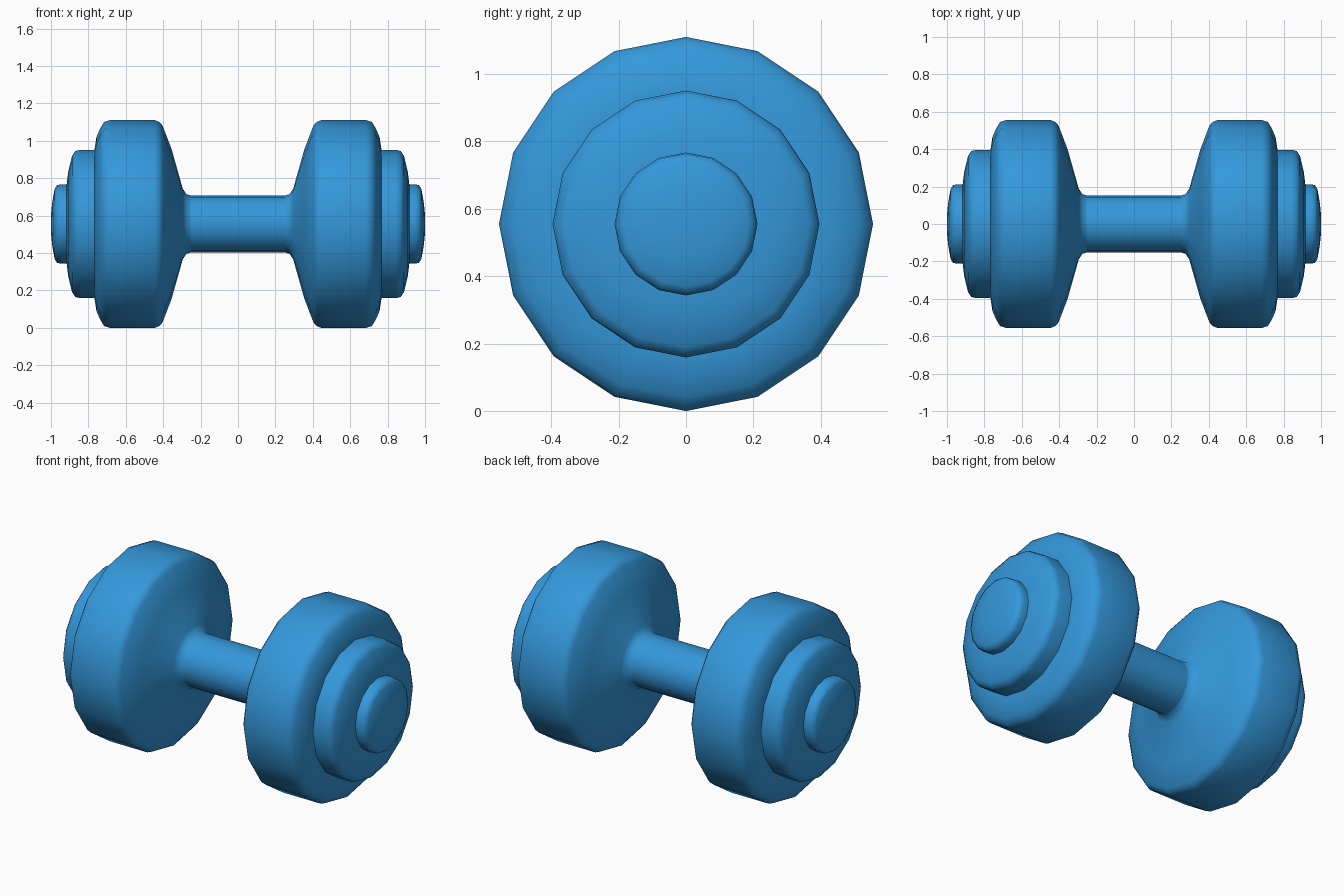
import bpy, bmesh, math

if "Cube" in bpy.data.objects:
    bpy.data.objects.remove(bpy.data.objects["Cube"])

SIDES = 16
R = 0.555  # plate radius = height of the bar axis

blue = bpy.data.materials.new("blue")
blue.diffuse_color = (0.034, 0.314, 0.708, 1)
blue.use_nodes = True
blue.node_tree.nodes["Principled BSDF"].inputs["Base Color"].default_value = blue.diffuse_color


def lathe(name, profile, mirror=False):
    """Revolve (x, radius) points around the bar axis."""
    bm = bmesh.new()
    rings = []
    for x, r in profile:
        if r == 0:
            rings.append([bm.verts.new((x, 0, R))] * SIDES)
        else:
            rings.append([bm.verts.new((x, r * math.sin(2 * math.pi * i / SIDES),
                                        R + r * math.cos(2 * math.pi * i / SIDES)))
                          for i in range(SIDES)])
    for a, b in zip(rings, rings[1:]):
        for i in range(SIDES):
            j = (i + 1) % SIDES
            quad = list(dict.fromkeys((a[i], b[i], b[j], a[j])))
            bm.faces.new(quad)
    if mirror:
        bmesh.ops.scale(bm, vec=(-1, 1, 1), verts=bm.verts)
        bmesh.ops.reverse_faces(bm, faces=bm.faces)
    for f in bm.faces:
        f.normal_update()
    # make sure the outside faces outward
    if sum(f.normal.dot(f.calc_center_median() - bm_centre(bm)) * f.calc_area()
           for f in bm.faces) < 0:
        bmesh.ops.reverse_faces(bm, faces=bm.faces)
    mesh = bpy.data.meshes.new(name)
    bm.to_mesh(mesh)
    bm.free()
    mesh.materials.append(blue)
    ob = bpy.data.objects.new(name, mesh)
    bpy.context.collection.objects.link(ob)
    bpy.ops.object.select_all(action='DESELECT')
    ob.select_set(True)
    bpy.context.view_layer.objects.active = ob
    bpy.ops.object.shade_smooth_by_angle(angle=math.radians(60))


def bm_centre(bm):
    xs = [v.co.x for v in bm.verts]
    v = bm.verts[:][0].co.copy()
    v.x, v.y, v.z = (min(xs) + max(xs)) / 2, 0, R
    return v


# handle bar
lathe("handle", [(-0.26, 0.152), (0.26, 0.152)])

for side, flip in (("right", False), ("left", True)):
    # large weight, flaring out of the handle
    lathe(side + "_large_weight",
          [(0.25, 0.152), (0.275, 0.159), (0.295, 0.188), (0.355, 0.40),
           (0.403, 0.525), (0.42, 0.546), (0.445, 0.555), (0.685, 0.555),
           (0.715, 0.546), (0.735, 0.515), (0.757, 0.465), (0.767, 0.40),
           (0.767, 0.37)], flip)
    # middle weight
    lathe(side + "_middle_weight",
          [(0.765, 0.396), (0.845, 0.396), (0.87, 0.39), (0.887, 0.365),
           (0.908, 0.28), (0.916, 0.21), (0.916, 0.19)], flip)
    # end cap
    lathe(side + "_end_cap",
          [(0.914, 0.212), (0.945, 0.212), (0.968, 0.208), (0.981, 0.185),
           (0.994, 0.11), (1.0, 0.05), (1.0, 0)], flip)
